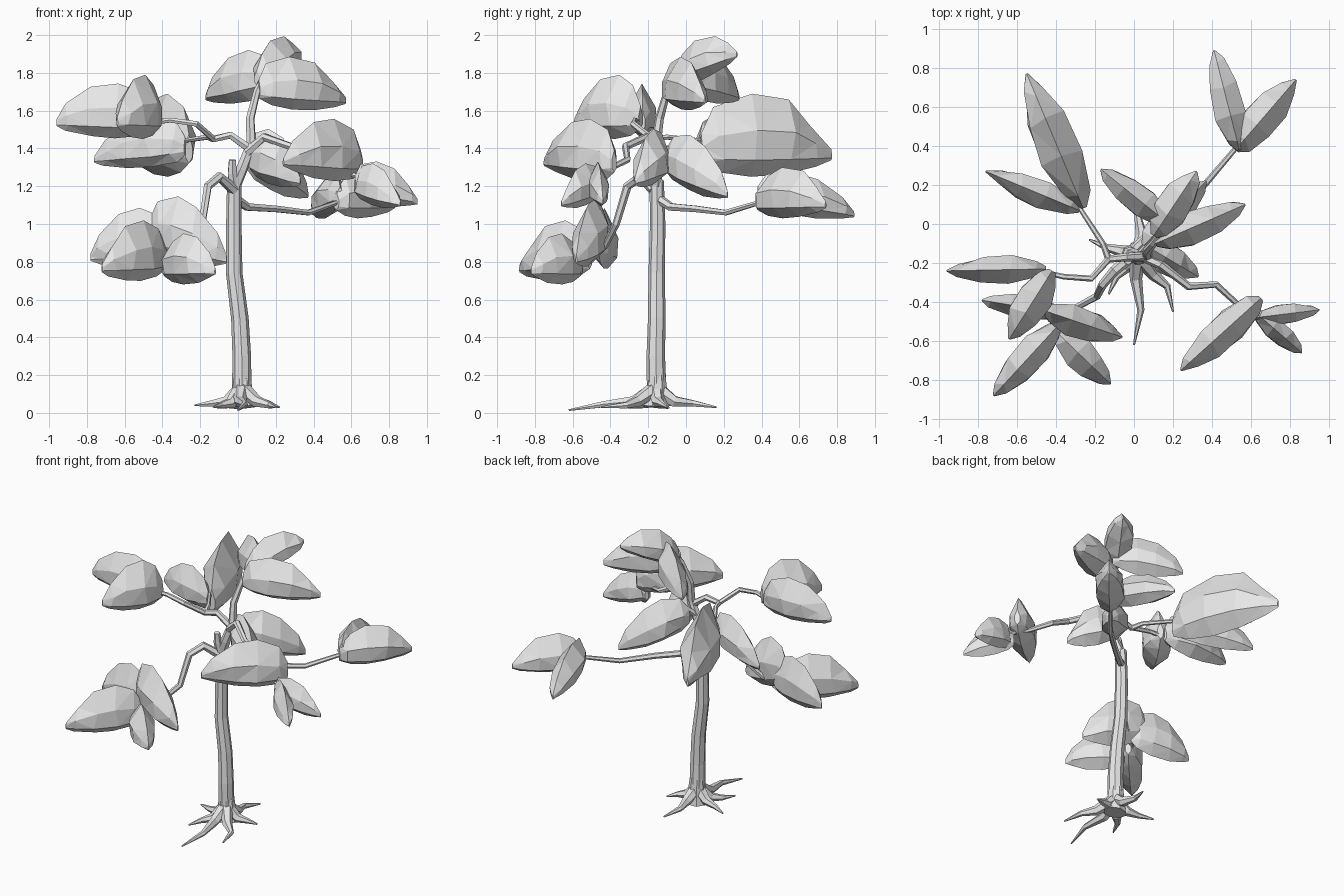
import bpy
import bmesh
import random
from mathutils import Vector

random.seed(4)

default_cube = bpy.data.objects.get("Cube")
if default_cube:
    bpy.data.objects.remove(default_cube, do_unlink=True)

grey = bpy.data.materials.new("plain_grey")
grey.use_nodes = True
grey.diffuse_color = (0.8, 0.8, 0.8, 1)
grey.node_tree.nodes["Principled BSDF"].inputs["Base Color"].default_value = grey.diffuse_color


def make_tube(name, points, start_radius, end_radius, sides_level=1):
    """Tapered, faceted limb that follows a list of points."""
    curve = bpy.data.curves.new(name, "CURVE")
    curve.dimensions = "3D"
    curve.bevel_depth = 1
    curve.bevel_resolution = sides_level
    curve.use_fill_caps = True
    spline = curve.splines.new("POLY")
    spline.points.add(len(points) - 1)
    spline.use_smooth = False
    for index, (target, location) in enumerate(zip(spline.points, points)):
        fraction = index / (len(points) - 1)
        target.co = (*location, 1)
        target.radius = start_radius + (end_radius - start_radius) * fraction
    limb = bpy.data.objects.new(name, curve)
    bpy.context.collection.objects.link(limb)
    curve.materials.append(grey)
    return limb


# Leaf shape along its length: position, bottom, top, width
LEAF_STATIONS = [
    (0, .16, .52, .2),
    (.12, .05, .84, .62),
    (.36, 0, 1, 1),
    (.64, .03, .93, .9),
    (.87, .12, .62, .5),
    (1, .2, .33, .06),
]
# Leaf cross-section: sideways factor, height factor
LEAF_RING = [(0, 0), (.88, .2), (.92, .56), (0, 1), (-.92, .56), (-.88, .2)]


def make_leaf(name, x0, y0, x1, y1, low, high, drop, half_width):
    """Thin upright pad with a domed top, running from stem to tip."""
    stem, tip = Vector((x0, y0, 0)), Vector((x1, y1, 0))
    along = tip - stem
    side = Vector((-along.y, along.x, 0)).normalized()
    height = high - low - abs(drop)
    bm = bmesh.new()
    rings = []
    for place, bottom, top, width in LEAF_STATIONS:
        slope = drop * (1 - place) if drop > 0 else -drop * place
        ring = []
        for sideways, up in LEAF_RING:
            shift = random.uniform(-.04, .04) if 0 < place < 1 else 0
            level = low + slope + height * (bottom + (top - bottom) * up)
            point = stem + along * (place + shift)
            point += side * sideways * width * half_width * random.uniform(.92, 1.1)
            ring.append(bm.verts.new((point.x, point.y, level)))
        rings.append(ring)
    count = len(LEAF_RING)
    for first, second in zip(rings, rings[1:]):
        for i in range(count):
            j = (i + 1) % count
            bm.faces.new((first[i], first[j], second[j], second[i]))
    bm.faces.new(rings[0])
    bm.faces.new(rings[-1])
    bmesh.ops.recalc_face_normals(bm, faces=bm.faces)
    bmesh.ops.triangulate(bm, faces=bm.faces)
    mesh = bpy.data.meshes.new(name)
    bm.to_mesh(mesh)
    bm.free()
    mesh.materials.append(grey)
    leaf = bpy.data.objects.new(name, mesh)
    bpy.context.collection.objects.link(leaf)
    return leaf


# Trunk with a flared foot
make_tube("trunk", [(.02, -.155, .1), (.02, -.16, .3), (.01, -.155, .5),
                    (-.02, -.155, .74), (-.022, -.15, 1), (-.02, -.155, 1.23)],
          .052, .038, 2)
make_tube("trunk_foot", [(.025, -.16, .03), (.022, -.155, .08), (.02, -.155, .2)], .075, .048, 2)

# Roots: bends on the ground, each thinning to a point
ROOTS = {
    "front_root": [(.01, -.28, .06), (.035, -.44, .045), (0, -.62, .015)],
    "front_left_root": [(.1, -.26, .06), (.17, -.32, .04), (.2, -.45, .03)],
    "left_root": [(.1, -.15, .06), (.16, -.13, .05), (.22, -.1, .03)],
    "back_root": [(.04, -.06, .06), (.02, .04, .05), (.06, .16, .03)],
    "right_root": [(-.06, -.14, .06), (-.14, -.12, .05), (-.23, -.08, .04)],
    "front_right_root": [(-.04, -.22, .05), (-.09, -.27, .04), (-.13, -.36, .03)],
}
for name, bends in ROOTS.items():
    make_tube(name, [(.02, -.16, .13)] + bends, .045, .005)

# Branches: start radius, end radius, bends
BRANCHES = {
    "leader_branch": (.036, .015, [
        (-.02, -.155, 1.2), (.02, -.165, 1.29), (.07, -.16, 1.42),
        (.065, -.14, 1.56), (.1, -.1, 1.7), (.16, -.02, 1.83)]),
    "back_right_branch": (.018, .012, [
        (-.13, -.18, 1.45), (-.16, -.1, 1.46), (-.29, .1, 1.44)]),
    "right_branch": (.024, .012, [
        (.06, -.165, 1.4), (-.04, -.17, 1.47), (-.13, -.18, 1.45),
        (-.22, -.28, 1.53), (-.36, -.27, 1.55), (-.49, -.24, 1.53)]),
    "low_front_right_branch": (.03, .013, [
        (-.02, -.17, 1.18), (-.1, -.24, 1.25), (-.16, -.31, 1.2),
        (-.19, -.37, 1), (-.3, -.43, .88), (-.42, -.52, .83)]),
    "back_left_branch": (.026, .013, [
        (-.01, -.14, 1.13), (.05, -.08, 1.09), (.2, .05, 1.08),
        (.37, .21, 1.06), (.54, .41, 1.12)]),
    "front_left_branch": (.026, .012, [
        (.05, -.17, 1.38), (.14, -.21, 1.46), (.28, -.32, 1.41),
        (.42, -.31, 1.34), (.53, -.41, 1.29), (.67, -.48, 1.24)]),
    "inner_left_branch": (.022, .012, [
        (.03, -.16, 1.33), (.08, -.1, 1.4), (.15, -.02, 1.36)]),
    "inner_front_twig": (.018, .012, [
        (.03, -.16, 1.33), (.09, -.15, 1.38), (.17, -.18, 1.33)]),
    "pruned_stub": (.034, .02, [
        (-.02, -.16, 1.2), (-.03, -.18, 1.27), (-.03, -.19, 1.34)]),
}
for name, (start_radius, end_radius, bends) in BRANCHES.items():
    make_tube(name, bends, start_radius, end_radius)

# Leaves: stem x y, tip x y, lowest and highest level, fall to the tip, half width
LEAVES = {
    "back_right_large_leaf": (-.26, .08, -.55, .77, 1.25, 1.69, 0, .115),
    "back_right_small_leaf": (-.28, .07, -.76, .27, 1.27, 1.59, .05, .075),
    "right_outer_leaf": (-.45, -.23, -.96, -.24, 1.45, 1.75, -.01, .075),
    "right_inner_leaf": (-.42, -.24, -.64, -.59, 1.45, 1.79, 0, .1),
    "low_right_leaf": (-.36, -.46, -.78, -.39, .74, 1.1, .04, .065),
    "low_inner_leaf": (-.47, -.44, -.06, -.58, .72, 1.19, .12, .085),
    "low_outer_leaf": (-.38, -.51, -.72, -.88, .68, 1.03, .03, .085),
    "low_front_leaf": (-.39, -.56, -.12, -.82, .68, .95, 0, .085),
    "front_left_large_leaf": (.65, -.38, .24, -.75, 1.22, 1.57, -.02, .09),
    "front_left_outer_leaf": (.62, -.48, .95, -.44, 1.06, 1.36, .08, .055),
    "front_left_small_leaf": (.62, -.45, .86, -.66, 1.05, 1.35, .08, .06),
    "back_left_inner_leaf": (.54, .38, .41, .89, .99, 1.31, .09, .085),
    "back_left_outer_leaf": (.52, .38, .83, .74, 1.03, 1.3, 0, .1),
    "crown_right_leaf": (.18, 0, -.17, .28, 1.6, 1.95, .08, .08),
    "crown_top_leaf": (.1, -.06, .32, .27, 1.7, 2.06, -.14, .1),
    "crown_left_leaf": (.11, -.1, .57, .1, 1.58, 1.9, .04, .09),
    "inner_left_leaf": (.05, -.11, .37, .22, 1.08, 1.53, .16, .09),
    "inner_front_leaf": (.06, -.11, .33, -.27, 1.15, 1.54, .1, .085),
}
for name, values in LEAVES.items():
    make_leaf(name, *values)
